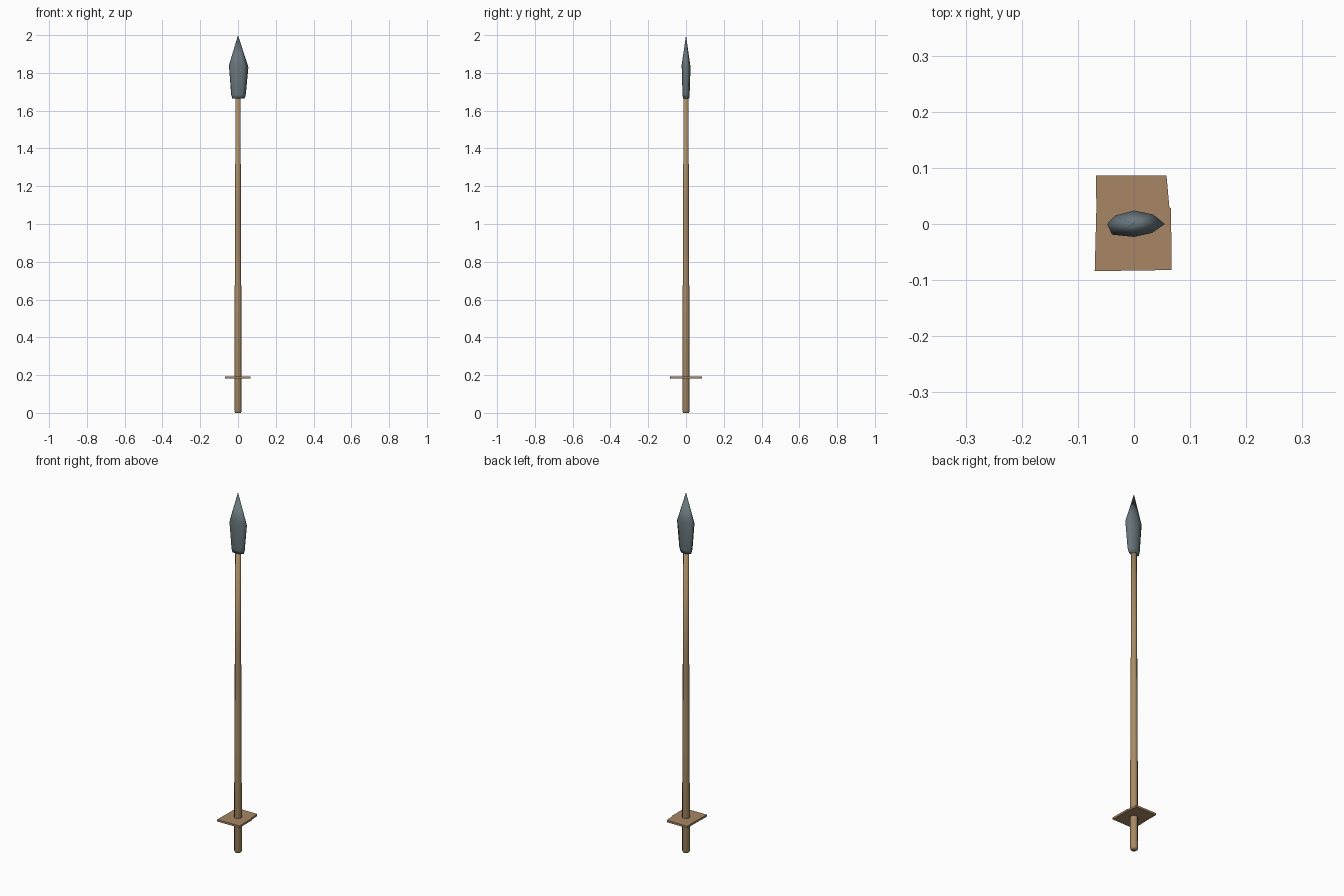
import bpy, bmesh
from math import cos, sin, tau

if "Cube" in bpy.data.objects:
    bpy.data.objects.remove(bpy.data.objects["Cube"])


def material(name, rgb):
    m = bpy.data.materials.new(name)
    m.diffuse_color = (*rgb, 1)
    m.use_nodes = True
    m.node_tree.nodes["Principled BSDF"].inputs["Base Color"].default_value = m.diffuse_color
    return m


def loft(name, rings, mat, tip=None, smooth=True):
    """Skin a stack of equal-sized point rings, closing to a tip or a cap."""
    bm = bmesh.new()
    loops = [[bm.verts.new(p) for p in ring] for ring in rings]
    n = len(loops[0])
    for a, b in zip(loops, loops[1:]):
        for i in range(n):
            j = (i + 1) % n
            bm.faces.new((a[i], a[j], b[j], b[i]))
    bm.faces.new(loops[0][::-1])
    if tip:
        t = bm.verts.new(tip)
        for i in range(n):
            bm.faces.new((loops[-1][i], loops[-1][(i + 1) % n], t))
    else:
        bm.faces.new(loops[-1])
    bmesh.ops.recalc_face_normals(bm, faces=bm.faces)
    for f in bm.faces:
        f.smooth = smooth
    me = bpy.data.meshes.new(name)
    bm.to_mesh(me)
    bm.free()
    me.materials.append(mat)
    ob = bpy.data.objects.new(name, me)
    bpy.context.collection.objects.link(ob)
    return ob


def circle(r, z, n=8, x=0):
    return [(x + r * cos(tau * (i + .5) / n), r * sin(tau * (i + .5) / n), z)
            for i in range(n)]


wood = material("wood", (0.40, 0.26, 0.13))
board = material("board_wood", (0.39, 0.24, 0.13))
stone = material("stone", (0.14, 0.18, 0.20))

# Tapered shaft with a slightly rounded foot
loft("shaft", [circle(0.017, 0), circle(0.020, 0.008), circle(0.019, 0.6),
               circle(0.0165, 1.1), circle(0.0145, 1.69)], wood)

# Uneven chipped spearhead: each ring scales one lens-shaped outline
outline = [(0.055, 0, 1.83), (0.034, 0.017, 1.84), (0, 0.024, 1.83),
           (-0.034, 0.015, 1.84), (-0.048, 0, 1.84), (-0.039, -0.019, 1.83),
           (0, -0.023, 1.84), (0.032, -0.016, 1.83)]
rings = [[(x * s, y * t, z) for x, y, _ in outline]
         for s, t, z in [(0.64, 0.70, 1.665), (0.75, 0.80, 1.685)]]
loft("spearhead", rings + [outline], stone, tip=(0, 0, 2.0))

# Thin roughly cut guard board
corners = [(0.067, -0.082), (0.066, 0.028), (0.063, 0.030), (0.058, 0.086),
           (-0.068, 0.086), (-0.067, 0.030), (-0.070, -0.084)]
loft("guard_board", [[(x, y, z) for x, y in corners] for z in (0.182, 0.193)],
     board, smooth=False)
